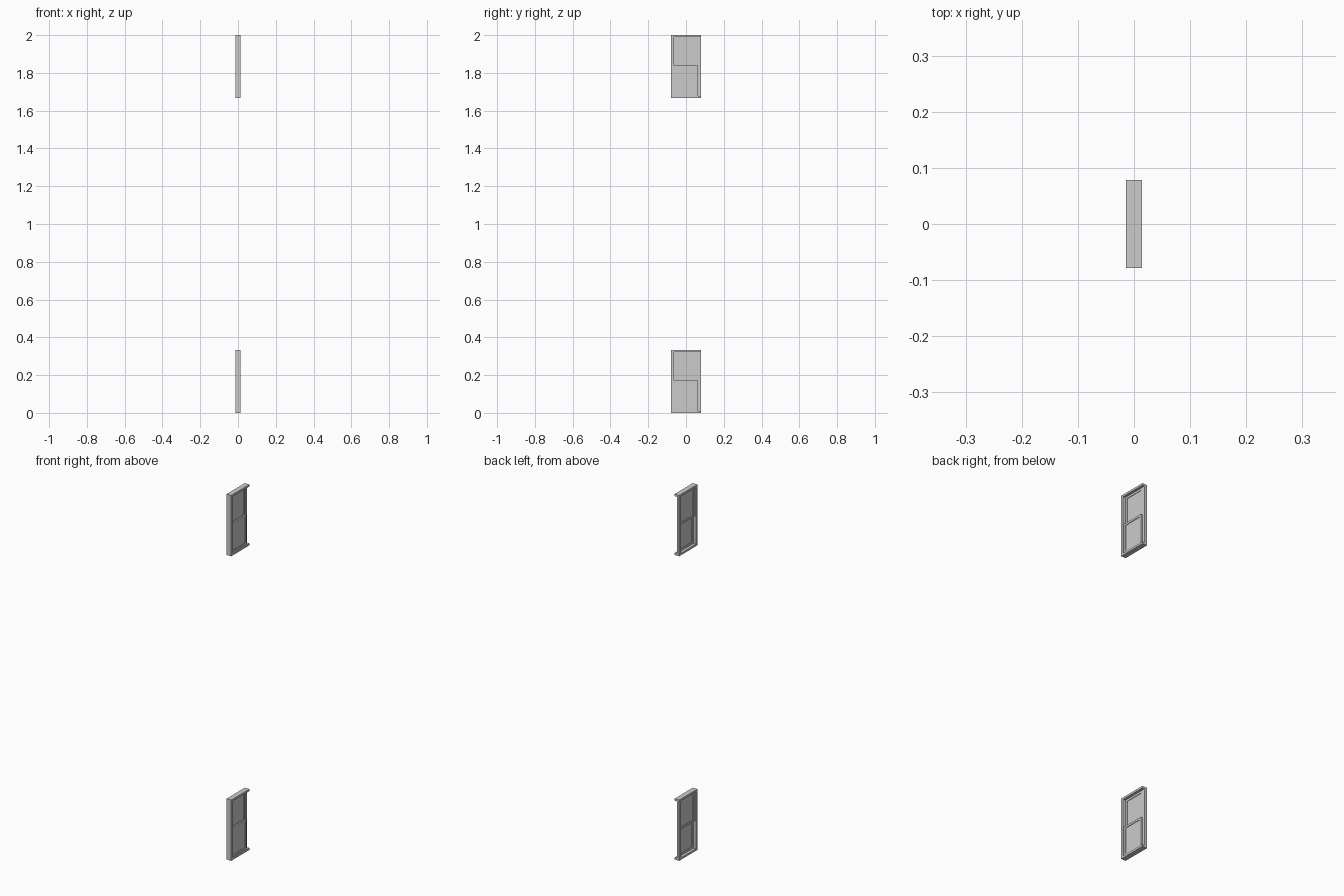
import bpy

if "Cube" in bpy.data.objects:
    bpy.data.objects.remove(bpy.data.objects["Cube"])


def box(name, x, y, z):
    """Axis-aligned box from (min, max) ranges."""
    lo, hi = zip(x, y, z)
    v = [(a, b, c) for a in x for b in y for c in z]
    f = [(0, 1, 3, 2), (4, 6, 7, 5), (0, 4, 5, 1),
         (2, 3, 7, 6), (0, 2, 6, 4), (1, 5, 7, 3)]
    me = bpy.data.meshes.new(name)
    me.from_pydata(v, [], f)
    ob = bpy.data.objects.new(name, me)
    bpy.context.collection.objects.link(ob)
    return ob


def sash(name, x, y, z, rail):
    """Four rails round a thin pane."""
    (y0, y1), (z0, z1) = y, z
    box(name + "_bottom_rail", x, y, (z0, z0 + rail))
    box(name + "_top_rail", x, y, (z1 - rail, z1))
    box(name + "_left_stile", x, (y0, y0 + rail), (z0 + rail, z1 - rail))
    box(name + "_right_stile", x, (y1 - rail, y1), (z0 + rail, z1 - rail))
    m = (x[0] + x[1]) / 2
    box(name + "_glass", (m - 0.001, m + 0.001),
        (y0 + rail, y1 - rail), (z0 + rail, z1 - rail))


def window(name, z):
    D, Y0, Y1, H = 0.014, -0.0785, 0.0785, 0.333
    # outer frame: full-depth sill, head and front jamb, shallower back jamb
    box(name + "_sill", (-D, D), (Y0, Y1), (z, z + 0.011))
    box(name + "_head", (-D, D), (Y0, Y1), (z + H - 0.011, z + H))
    box(name + "_front_jamb", (-D, D), (Y0, Y0 + 0.014), (z + 0.011, z + H - 0.011))
    box(name + "_back_jamb", (-D, 0.001), (Y1 - 0.016, Y1), (z + 0.011, z + H - 0.011))
    # sliding sashes: lower one on the +x side, upper one behind it
    inner = (Y0 + 0.014, Y1 - 0.016)
    sash(name + "_lower_sash", (0.001, 0.009), inner, (z + 0.011, z + 0.172), 0.011)
    sash(name + "_upper_sash", (-0.008, 0.0), inner, (z + 0.162, z + H - 0.011), 0.011)


window("lower_window", 0.0)
window("upper_window", 1.667)
